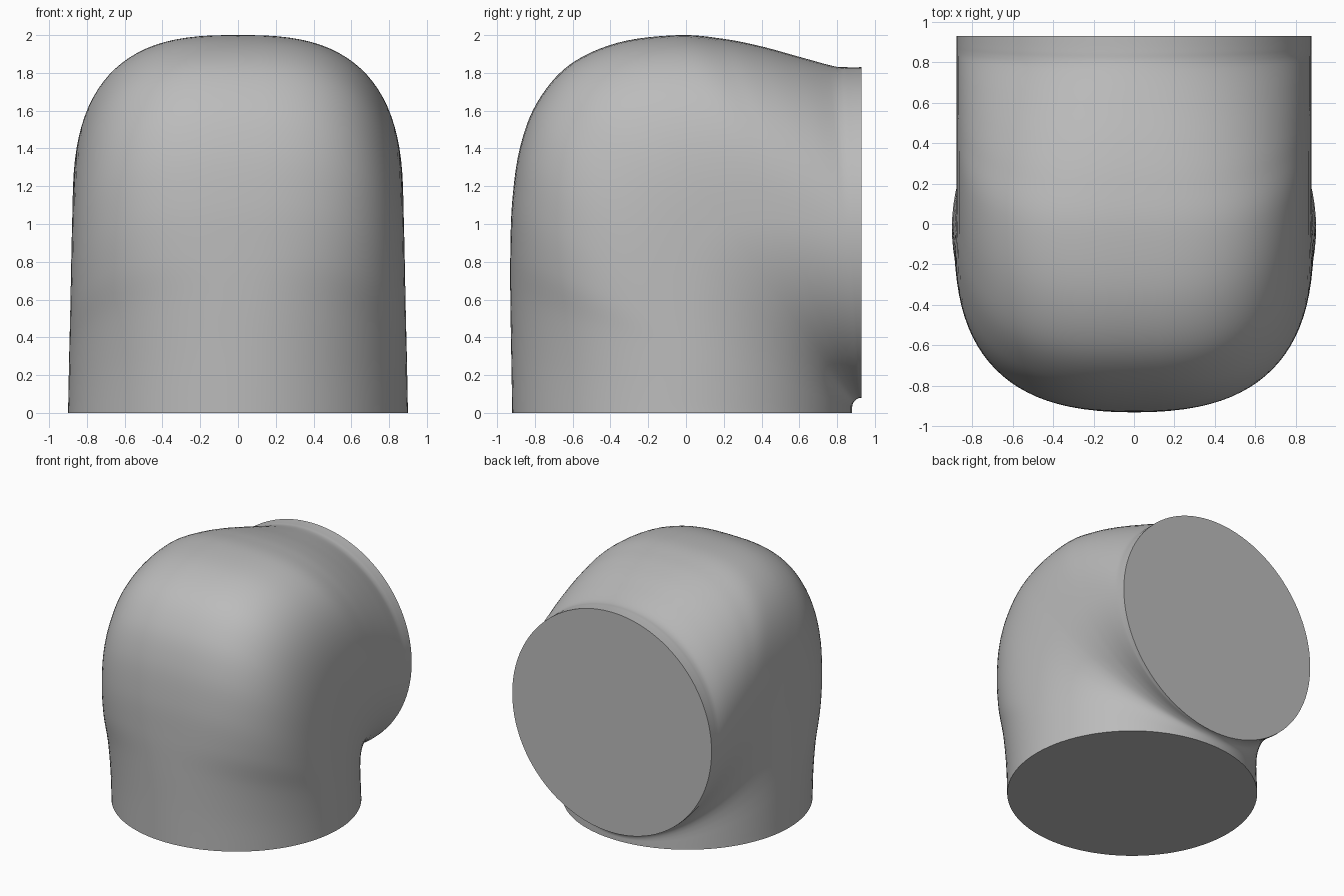
import bpy, bmesh, math
from mathutils import Vector

cube = bpy.data.objects.get("Cube")
if cube:
    bpy.data.objects.remove(cube)

SIDES = 96   # points around each cross-section
STEPS = 6    # sections between neighbouring profile points

# Outer side of the bend: y, z and fullness of the cross-section there
PROFILE = [(-.92, 0, 2), (-.925, .3, 2.05), (-.93, .6, 2.2), (-.93, .85, 2.5),
           (-.92, 1.12, 2.7), (-.88, 1.4, 2.8), (-.79, 1.64, 2.8), (-.62, 1.84, 2.8),
           (-.36, 1.96, 2.8), (-.04, 2, 2.8), (.2, 1.98, 2.6), (.4, 1.94, 2.4),
           (.6, 1.885, 2.2), (.78, 1.836, 2), (.85, 1.83, 2), (.93, 1.83, 2)]


def spline(points, i, t):
    """Catmull-Rom value between points i and i + 1."""
    last = len(points) - 1
    a, b, c, d = (Vector(points[min(max(k, 0), last)]) for k in range(i - 1, i + 3))
    return b + (c - a) * t / 2 + (a - b * 2.5 + c * 2 - d / 2) * t**2 \
        + ((b - c) * 3 + d - a) * t**3 / 2


def inner_point(s):
    """Tight fillet on the inside of the bend."""
    straight = .12
    if s < straight:
        return Vector((0, .88, .03 * s / straight))
    a = (s - straight) / (1 - straight) * math.pi / 2
    return Vector((0, .93 - .05 * math.cos(a), .03 + .05 * math.sin(a)))


def section(outer, inner, width, fullness):
    """Closed oval from outer to inner, fuller on the outer half."""
    centre, axis = (outer + inner) / 2, (outer - inner) / 2
    ring = []
    for k in range(SIDES):
        a = 2 * math.pi * k / SIDES
        c, s = math.cos(a), math.sin(a)
        power = 2 / (fullness if c > 0 else 2)
        along = math.copysign(abs(c)**power, c)
        across = math.copysign(abs(s)**power, s)
        ring.append(centre + axis * along + Vector((width * across, 0, 0)))
    return ring


# Swept elbow body with a flat cap on both open ends
bm = bmesh.new()
spans = len(PROFILE) - 1
total = spans * STEPS
rings = []
for j in range(total + 1):
    i = min(j // STEPS, spans - 1)
    y, z, fullness = spline(PROFILE, i, j / STEPS - i)
    s = j / total
    width = .9 - .024 * min(1, s * 2)
    points = section(Vector((0, y, z)), inner_point(s), width, max(fullness, 2))
    rings.append([bm.verts.new(p) for p in points])
for low, high in zip(rings, rings[1:]):
    for k in range(SIDES):
        n = (k + 1) % SIDES
        bm.faces.new((low[k], low[n], high[n], high[k]))
bm.faces.new(rings[0])
bm.faces.new(rings[-1])
bmesh.ops.recalc_face_normals(bm, faces=bm.faces)

mesh = bpy.data.meshes.new("elbow_body")
bm.to_mesh(mesh)
bm.free()
elbow = bpy.data.objects.new("elbow_body", mesh)
bpy.context.collection.objects.link(elbow)

# Plain grey finish
grey = bpy.data.materials.new("plain_grey")
grey.use_nodes = True
colour = (.5, .5, .5, 1)
grey.diffuse_color = colour
grey.node_tree.nodes["Principled BSDF"].inputs["Base Color"].default_value = colour
mesh.materials.append(grey)

bpy.context.view_layer.objects.active = elbow
elbow.select_set(True)
bpy.ops.object.shade_smooth_by_angle(angle=math.radians(40))
